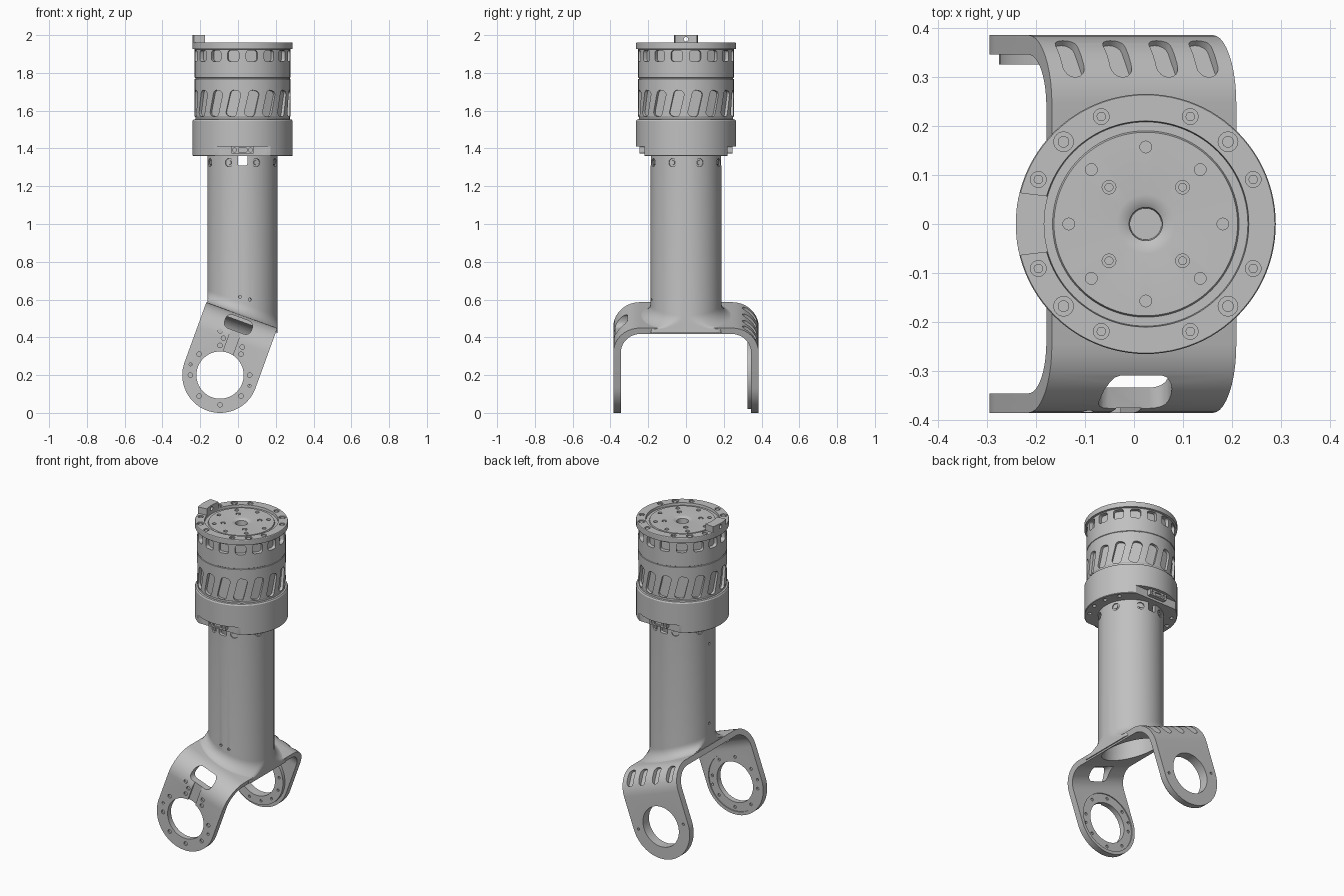
import bpy, bmesh
from math import sin, cos, pi, radians
from mathutils import Matrix

if "Cube" in bpy.data.objects:
    bpy.data.objects.remove(bpy.data.objects["Cube"])

grey = bpy.data.materials.new("machined grey")
grey.use_nodes = True
grey.diffuse_color = (0.53, 0.53, 0.53, 1)
grey.node_tree.nodes["Principled BSDF"].inputs["Base Color"].default_value = grey.diffuse_color

T, R = Matrix.Translation, Matrix.Rotation
CX = 0.024                       # tube and housing axis
AXIS = T((CX, 0, 0))
ALONG_Y = R(pi / 2, 4, 'X')      # profile x, y -> world x, z
ALONG_X = R(pi / 2, 4, 'Y')      # profile faces outward along x
parts = []


def arc(r, a0, a1, n, cx=0, cy=0):
    steps = [radians(a0 + (a1 - a0) * i / n) for i in range(n + 1)]
    return [(cx + r * cos(a), cy + r * sin(a)) for a in steps]


def circle(r, n=24):
    return arc(r, 0, 360, n)[:-1]


def rounded(w, h, r):
    pts = []
    for k, (sx, sy) in enumerate(((1, 1), (-1, 1), (-1, -1), (1, -1))):
        pts += arc(r, 90 * k, 90 * k + 90, 4, sx * (w / 2 - r), sy * (h / 2 - r))
    return pts


def prism(bm, pts, depth, m=Matrix()):
    """Extrude a flat outline by depth, centred on its plane."""
    low, high = ([bm.verts.new(m @ T((x, y, s * depth / 2)).translation) for x, y in pts] for s in (-1, 1))
    bm.faces.new(low[::-1])
    bm.faces.new(high)
    for i in range(len(pts)):
        j = (i + 1) % len(pts)
        bm.faces.new((low[i], low[j], high[j], high[i]))


def to_object(name, bm, keep=True):
    bmesh.ops.recalc_face_normals(bm, faces=bm.faces[:])
    mesh = bpy.data.meshes.new(name)
    bm.to_mesh(mesh)
    bm.free()
    mesh.materials.append(grey)
    ob = bpy.data.objects.new(name, mesh)
    bpy.context.collection.objects.link(ob)
    if keep:
        parts.append(ob)
    return ob


def solid(name, prisms):
    bm = bmesh.new()
    for p in prisms:
        prism(bm, *p)
    return to_object(name, bm)


def cut(ob, prisms, op='DIFFERENCE'):
    bm = bmesh.new()
    for p in prisms:
        prism(bm, *p)
    cutter = to_object("cutter", bm, False)
    mod = ob.modifiers.new("cut", 'BOOLEAN')
    mod.operation, mod.solver, mod.object = op, 'EXACT', cutter
    bpy.context.view_layer.objects.active = ob
    bpy.ops.object.modifier_apply(modifier=mod.name)
    bpy.data.objects.remove(cutter)


def loft(name, rings):
    bm = bmesh.new()
    loops = [[bm.verts.new(p) for p in ring] for ring in rings]
    for a, b in zip(loops, loops[1:]):
        for i in range(len(a)):
            j = (i + 1) % len(a)
            bm.faces.new((a[i], a[j], b[j], b[i]))
    bm.faces.new(loops[0][::-1])
    bm.faces.new(loops[-1])
    return to_object(name, bm)


def lathe(name, profile, limit_y=1):
    return loft(name, [[(CX + x, max(-limit_y, min(limit_y, y)), z) for x, y in circle(r, 96)]
                       for r, z in profile])


def around(angle, r, z):
    """Frame on a circle about the axis, facing outward."""
    return AXIS @ R(radians(angle), 4, 'Z') @ T((r, 0, z))


# Fork, built upright around the hub axis and then tilted
U, V, TILT = 0.338, 0.2, radians(20)
outer = arc(0.14, 0, 90, 10, 0.245, U - 0.14)
inner = arc(0.105, 0, 90, 10, 0.24, 0.2)
half = [(0.385, -0.3)] + outer
half_in = [(0.345, -0.3)] + inner
section = half + [(-y, u) for y, u in half[::-1]] + [(-y, u) for y, u in half_in] + half_in[::-1]
CYCLE = Matrix(((0, 0, 1, 0), (1, 0, 0, 0), (0, 1, 0, 0), (0, 0, 0, 1)))
fork = solid("fork", [(section, 0.6, CYCLE)])
cut(fork, [([(V, 0.5), (-V, 0.5)] + arc(V, 180, 360, 32), 1, ALONG_Y)], 'INTERSECT')


def at_front(v, u, y):
    return T((v, y, u)) @ ALONG_Y


# Hub bores, inner face recess and through pin holes
cut(fork, [(circle(0.125, 64), 1, ALONG_Y)])
cut(fork, [(circle(0.18, 64), 0.012, at_front(0, 0, -0.345))])
cut(fork, [(circle(0.008, 12), 1, at_front(s * 0.166, 0, 0)) for s in (-1, 1)])
# Cable slot and its channel
cut(fork, [(rounded(0.15, 0.075, 0.03), 0.2, at_front(0, 0.285, -0.35))])
cut(fork, [(rounded(0.055, 0.16, 0.005), 0.03, at_front(0, 0.18, -0.39))])
# Hub bolt holes, outside and inside of the front leg
ring8 = [(x, u) for x, u in arc(0.157, 20, 335, 7)]
extras = [(-0.08, 0.22), (0.06, 0.18), (-0.05, 0.19)]
cut(fork, [(circle(0.012, 16), 0.03, at_front(x, u, -0.39)) for x, u in ring8 + extras])
cut(fork, [(circle(0.009, 16), 0.03, at_front(x, u, -0.345)) for x, u in ring8])
# Blind pockets along the back shoulder
cut(fork, [(rounded(0.046, 0.105, 0.022), 0.05,
            T((v, 0.344, 0.297)) @ R(radians(-45), 4, 'X')) for v in (-0.145, -0.042, 0.058, 0.145)])

back_ring = solid("back_bearing_ring", [(circle(0.18, 64), 0.025, at_front(0, 0, 0.3375))])
cut(back_ring, [(circle(0.125, 64), 1, ALONG_Y)])
cut(back_ring, [(circle(0.008, 12), 0.02, at_front(x, u, 0.325)) for x, u in arc(0.155, 0, 330, 11)])

for ob in (fork, back_ring):
    ob.data.transform(T((-0.095, 0, 0.2)) @ R(TILT, 4, 'Y'))
BORE = [(circle(0.165, 64), 1.6, T((CX, 0, 0.9)))]
cut(fork, BORE)

# Tube with a filleted foot that lands on the sloping fork top
TR, FILLET, SIDE = 0.187, 0.07, 0.186


def foot_ring(d, h):
    ring = []
    for x, y in circle(TR + d, 96):
        x = max(-SIDE, min(SIDE, x))
        ring.append((CX + x, y, 0.513 - 0.364 * x + h))
    return ring


rings = [foot_ring(FILLET, -0.022)]
for i in range(9):
    a = pi / 2 * (1 - i / 8)
    rings.append(foot_ring(FILLET * (1 - cos(a)), FILLET * (1 - sin(a))))
rings.append([(x, y, 1.37) for x, y, z in rings[-1]])
tube = loft("tube", rings)
cut(tube, BORE)
cut(tube, [(rounded(0.05, 0.075, 0.01), 1, T((CX, 0, 1.346)) @ ALONG_Y)])
bolt_angles = [22.5 + 45 * k for k in range(8)]
cut(tube, [(circle(0.022), 0.03, around(a, 0.194, 1.325) @ ALONG_X) for a in bolt_angles])
solid("tube_screws", [(circle(0.013, 6), 0.015, around(a, 0.178, 1.325) @ ALONG_X) for a in bolt_angles])
cut(tube, [(circle(0.008, 12), 0.03, around(a, 0.19, z) @ ALONG_X)
           for a, z in ((180, 1.22), (180, 0.72), (-94, 0.615), (-78, 0.6))])

# Housing base with flats front and back
base = lathe("housing_base", [(0.262, 1.36), (0.265, 1.363), (0.265, 1.42)], 0.22)
under = [11.25 + 22.5 * k for k in range(16) if k % 8 not in (2, 3, 4, 5)]
cut(base, [(circle(0.012, 12), 0.03, around(a, 0.235, 1.36)) for a in under])

# Connectors on the flats
for name, s in (("front_connector", -1), ("back_connector", 1)):
    box = solid(name, [(rounded(0.12, 0.036, 0.004), 0.04, T((CX, s * 0.225, 1.392)) @ ALONG_Y)])
    cut(box, [(rounded(w, 0.02, 0.004), 0.02, T((CX + x, s * 0.245, 1.392)) @ ALONG_Y)
              for x, w in ((-0.042, 0.015), (0, 0.045), (0.042, 0.015))])

# Main housing with a dished top
housing = lathe("motor_housing", [
    (0.265, 1.41), (0.265, 1.545), (0.26, 1.553), (0.25, 1.555), (0.25, 1.565), (0.253, 1.57),
    (0.253, 1.767), (0.25, 1.769), (0.25, 1.773), (0.253, 1.775), (0.253, 1.925), (0.265, 1.927),
    (0.265, 1.957), (0.263, 1.96), (0.21, 1.96), (0.208, 1.945), (0.19, 1.945), (0.187, 1.952),
    (0.06, 1.952), (0.045, 1.95), (0.034, 1.943), (0.032, 1.9)])
spokes = [11.25 + 22.5 * k for k in range(16)]
cut(housing, [(rounded(0.14, 0.056, 0.02), 0.05,
               around(a, 0.26, 1.638) @ R(radians(-13), 4, 'X') @ ALONG_X) for a in spokes])
cut(housing, [(rounded(0.058, 0.06, 0.014), 0.06, around(a, 0.258, 1.89) @ ALONG_X) for a in spokes])

# Top screws and threaded holes
rim = [(q + a, 0.02 if a == 45 else 0.016) for q in range(0, 360, 90) for a in (22.5, 45, 67.5)]
cut(housing, [(circle(r), 0.02, around(a, 0.237, 1.96)) for a, r in rim])
solid("rim_screws", [(circle(r * 0.6, 12), 0.02, around(a, 0.237, 1.946)) for a, r in rim])
cut(housing, [(circle(0.012, 16), 0.03, around(45 * k, 0.157, 1.952)) for k in range(8)]
    + [(circle(0.014, 16), 0.016, around(45 + 90 * k, 0.106, 1.952)) for k in range(4)])
solid("face_screws", [(circle(0.009, 12), 0.014, around(45 + 90 * k, 0.106, 1.943)) for k in range(4)])

# Stop tab on the rim
tab = solid("stop_tab", [(arc(0.265, 166, 194, 8) + arc(0.207, 196, 164, 8), 0.05, T((CX, 0, 1.975)))])
cut(tab, [(circle(0.012, 16), 0.3, T((-0.21, 0, 1.978)) @ ALONG_X)])

# Smooth round faces, keep edges crisp
bpy.ops.object.select_all(action='DESELECT')
for ob in parts:
    ob.select_set(True)
bpy.context.view_layer.objects.active = parts[0]
bpy.ops.object.shade_smooth_by_angle(angle=radians(30))
